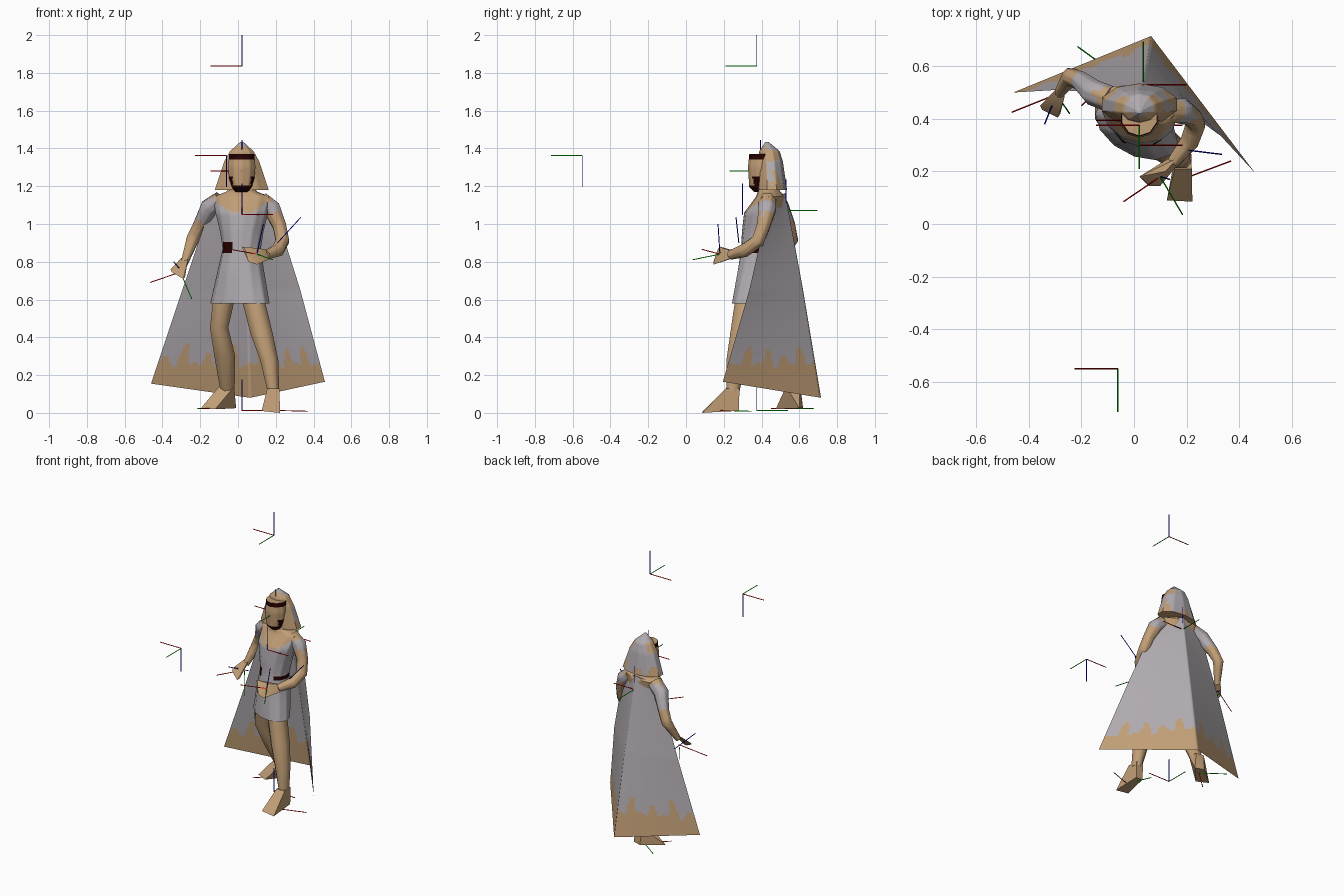
import bpy, bmesh, math
from mathutils import Vector, Matrix


def material(name, r, g, b):
    m = bpy.data.materials.new(name)
    m.diffuse_color = (r, g, b, 1)
    return m


TAN = material("tan", 0.53, 0.34, 0.18)
GREY = material("lilac grey", 0.43, 0.40, 0.425)
DARK = material("dark maroon", 0.018, 0.0, 0.0)
RED = material("axis red", 0.8, 0.0, 0.0)
GREEN = material("axis green", 0.0, 0.8, 0.0)
BLUE = material("axis blue", 0.0, 0.0, 0.8)


def finish(name, bm, mats, rule=None, angle=50, normals=True):
    """Turn a bmesh into an object, colouring faces by a rule on centre and normal."""
    if normals:
        bmesh.ops.recalc_face_normals(bm, faces=bm.faces)
    bm.normal_update()
    if rule:
        for f in bm.faces:
            f.material_index = rule(f.calc_center_median(), f.normal)
    me = bpy.data.meshes.new(name)
    bm.to_mesh(me)
    bm.free()
    for m in mats:
        me.materials.append(m)
    ob = bpy.data.objects.new(name, me)
    bpy.context.collection.objects.link(ob)
    bpy.ops.object.select_all(action='DESELECT')
    ob.select_set(True)
    bpy.context.view_layer.objects.active = ob
    if angle:
        bpy.ops.object.shade_smooth_by_angle(angle=math.radians(angle))
    return ob


def loft(name, rings, mats, rule=None, n=8, follow=False, cuts=0):
    """Skin elliptical rings (x, y, z, rx, ry[, turn]); follow tilts them along the path."""
    bm = bmesh.new()
    pts = [Vector(r[:3]) for r in rings]
    loops = []
    for i, (p, r) in enumerate(zip(pts, rings)):
        rot = Matrix.Rotation(r[5] if len(r) > 5 else 0, 3, 'Z')
        if follow:
            t = pts[min(i + 1, len(pts) - 1)] - pts[max(i - 1, 0)]
            rot = Vector((0, 0, -1)).rotation_difference(t).to_matrix()
        loops.append([bm.verts.new(p + rot @ Vector((
            r[3] * math.cos((k + 0.5) * math.tau / n),
            r[4] * math.sin((k + 0.5) * math.tau / n), 0))) for k in range(n)])
    for a, b in zip(loops, loops[1:]):
        for k in range(n):
            bm.faces.new((a[k], a[(k + 1) % n], b[(k + 1) % n], b[k]))
    if cuts:
        bmesh.ops.subdivide_edges(bm, edges=bm.edges[:], cuts=cuts, use_grid_fill=True)
    bmesh.ops.holes_fill(bm, edges=[e for e in bm.edges if e.is_boundary], sides=0)
    return finish(name, bm, mats, rule)


def hull(name, points, mat):
    bm = bmesh.new()
    for p in points:
        bm.verts.new(p)
    bmesh.ops.convex_hull(bm, input=bm.verts[:])
    return finish(name, bm, [mat], angle=35)


# Tunic with open tan neckline, dark buckle and belt
def tunic_rule(c, n):
    if c.z > 1.055 + 3.5 * (c.x - 0.02) ** 2:
        return 1
    buckle = 0.845 < c.z < 0.9 and -0.08 < c.x < -0.03 and n.y < 0
    belt = 0.84 < c.z < 0.868 and c.x > 0.07
    return 2 if buckle or belt else 0


loft("tunic", [(0.02, 0.42, 1.21, 0.05, 0.05, -0.2), (0.02, 0.44, 1.17, 0.085, 0.06, -0.2),
               (0.02, 0.45, 1.145, 0.155, 0.075, -0.2), (0.02, 0.415, 1.06, 0.142, 0.105, -0.25),
               (0.02, 0.40, 0.96, 0.116, 0.103, -0.3), (0.02, 0.385, 0.87, 0.103, 0.093, -0.4),
               (0.015, 0.38, 0.75, 0.128, 0.105, -0.45), (0.01, 0.365, 0.58, 0.17, 0.103, -0.5)],
     [GREY, TAN, DARK], tunic_rule, n=12, cuts=4)


# Head with dark fringe and beard
def head_rule(c, n):
    if abs(n.z) > 0.75:
        return 0
    side = abs(c.x - 0.02)
    return 1 if c.z > 1.348 or c.z < 1.2 or (c.z < 1.25 and side > 0.048) else 0


loft("head", [(0.02, 0.40, 1.17, 0.035, 0.04), (0.02, 0.39, 1.195, 0.055, 0.055),
              (0.02, 0.395, 1.24, 0.07, 0.063), (0.02, 0.40, 1.30, 0.076, 0.072),
              (0.02, 0.41, 1.37, 0.07, 0.075)], [TAN, DARK], head_rule, n=10, cuts=4)


# Pointed hood with stained front and hem
def hood_rule(c, n):
    hem = 1.205 + 0.03 * math.sin(c.x * 55) + 0.02 * math.sin(c.y * 80)
    stain = math.sin(c.x * 45 + 1) * math.sin(c.z * 38) * math.sin(c.y * 50) > 0.35
    if c.z > 1.41:
        return 0
    upper = 1.32 < c.z < 1.395 and abs(c.x - 0.02) > 0.03 and n.y < 0.6
    return 1 if n.y < -0.2 or c.z < hem or stain or upper else 0


loft("hood", [(0.02, 0.428, 1.435, 0.008, 0.008), (0.02, 0.442, 1.385, 0.066, 0.054),
              (0.02, 0.447, 1.33, 0.098, 0.066), (0.02, 0.455, 1.18, 0.15, 0.08)],
     [GREY, TAN], hood_rule, n=10, cuts=6)

# Legs and feet
loft("front_leg", [(0.08, 0.325, 0.60, 0.065, 0.07), (0.125, 0.295, 0.42, 0.064, 0.066),
                   (0.165, 0.265, 0.28, 0.052, 0.055), (0.188, 0.248, 0.11, 0.033, 0.038)], [TAN])
loft("rear_leg", [(-0.075, 0.40, 0.60, 0.062, 0.065), (-0.1, 0.425, 0.45, 0.052, 0.065),
                  (-0.07, 0.48, 0.30, 0.06, 0.06), (-0.055, 0.565, 0.11, 0.04, 0.04)], [TAN])
hull("front_foot", [(0.125, 0.09, 0.01), (0.222, 0.085, 0.0), (0.165, 0.28, 0.012),
                    (0.215, 0.28, 0.012), (0.155, 0.21, 0.13), (0.22, 0.21, 0.13),
                    (0.16, 0.283, 0.13), (0.215, 0.283, 0.13)], TAN)
hull("rear_foot", [(-0.2, 0.515, 0.02), (-0.12, 0.475, 0.02), (-0.07, 0.62, 0.025),
                   (-0.01, 0.60, 0.025), (-0.1, 0.545, 0.14), (-0.02, 0.53, 0.14),
                   (-0.08, 0.605, 0.14), (-0.02, 0.60, 0.14)], TAN)


# Arms with short grey sleeves, and hands
def sleeve(low, high):
    return lambda c, n: 1 if c.z < low or c.z > high else 0


loft("lowered_arm", [(-0.09, 0.475, 1.125, 0.05, 0.05), (-0.155, 0.50, 1.085, 0.05, 0.05),
                     (-0.205, 0.545, 0.99, 0.037, 0.037), (-0.24, 0.56, 0.92, 0.036, 0.036),
                     (-0.285, 0.495, 0.79, 0.02, 0.02)],
     [GREY, TAN], sleeve(1.01, 1.14), follow=True, cuts=2)
hull("lowered_hand", [(-0.30, 0.51, 0.82), (-0.265, 0.51, 0.82), (-0.30, 0.48, 0.80),
                      (-0.265, 0.48, 0.81), (-0.357, 0.45, 0.76), (-0.35, 0.435, 0.745),
                      (-0.29, 0.405, 0.71), (-0.28, 0.42, 0.72)], TAN)
loft("raised_arm", [(0.12, 0.43, 1.125, 0.05, 0.05), (0.18, 0.43, 1.08, 0.05, 0.05),
                    (0.22, 0.41, 0.99, 0.038, 0.038), (0.235, 0.38, 0.91, 0.038, 0.038),
                    (0.21, 0.31, 0.86, 0.036, 0.036), (0.15, 0.235, 0.835, 0.025, 0.025)],
     [GREY, TAN], sleeve(1.055, 1.12), follow=True, cuts=2)
hull("raised_hand", [(0.165, 0.25, 0.86), (0.17, 0.23, 0.815), (0.14, 0.255, 0.82),
                     (0.02, 0.18, 0.88), (0.035, 0.17, 0.87), (0.055, 0.145, 0.80),
                     (0.10, 0.145, 0.785), (0.12, 0.2, 0.87)], TAN)

# Cape: a thin sheet through three rows of three points, with a stained hem
rows = [[Vector(p) for p in r] for r in (
    ((-0.13, 0.50, 1.14), (0.03, 0.525, 1.165), (0.185, 0.44, 1.11)),
    ((-0.295, 0.51, 0.65), (0.05, 0.62, 0.65), (0.33, 0.335, 0.65)),
    ((-0.46, 0.50, 0.155), (0.065, 0.715, 0.08), (0.46, 0.195, 0.165)))]


def lerp3(a, b, c, t):
    return a.lerp(b, t * 2) if t < 0.5 else b.lerp(c, t * 2 - 1)


def cape_point(u, v):
    return lerp3(*[lerp3(*r, u) for r in rows], v)


drips = [(0.03, 0.04), (0.13, 0.13), (0.27, 0.08), (0.41, 0.12),
         (0.59, 0.11), (0.69, 0.04), (0.78, 0.09), (0.9, 0.11)]
NU, NV = 80, 80
bm = bmesh.new()
grid = [[bm.verts.new(cape_point(i / NU, j / NV)) for i in range(NU + 1)] for j in range(NV + 1)]
for j in range(NV):
    for i in range(NU):
        f = bm.faces.new((grid[j][i], grid[j][i + 1], grid[j + 1][i + 1], grid[j + 1][i]))
        u = (i + 0.5) / NU
        hem = 0.25 + 0.015 * math.sin(u * 40)
        hem += sum(h * math.exp(-((u - d) / 0.026) ** 4) for d, h in drips)
        f.material_index = 1 if f.calc_center_median().z < hem else 0
finish("cape", bm, [GREY, TAN], normals=False, angle=180)


# Thin axis rods marking the joints
def rods(name, segments, mat):
    bm = bmesh.new()
    for a, b in segments:
        a, b = Vector(a), Vector(b)
        d = b - a
        m = Matrix.Translation((a + b) / 2) @ d.to_track_quat('Z', 'Y').to_matrix().to_4x4()
        bmesh.ops.create_cone(bm, cap_ends=True, segments=3, radius1=0.003,
                              radius2=0.003, depth=d.length, matrix=m)
    finish(name, bm, [mat], angle=0)


L = 0.165
segs = {0: [], 1: [], 2: []}
# origin, then the signed length along x, y and z
for o, axes in (((0.02, 0.375, 1.835), (-L, -L, L)), ((-0.062, -0.55, 1.362), (-L, -L, -L)),
                ((0.02, 0.375, 0.012), (L, L, L)), ((0.035, 0.53, 1.07), (L, L, L)),
                ((0.02, 0.30, 1.05), (L, 0, L)), ((0.02, 0.395, 1.28), (-L, -L, L))):
    for k in range(3):
        if axes[k]:
            end = list(o)
            end[k] += axes[k]
            segs[k].append((o, end))
# tilted axes at the hands, elbow and feet
segs[0] += [((-0.29, 0.495, 0.75), (-0.465, 0.425, 0.69)), ((0.1, 0.18, 0.84), (-0.04, 0.085, 0.865)),
            ((0.21, 0.18, 0.012), (0.37, 0.24, 0.008)), ((-0.07, 0.57, 0.022), (-0.2, 0.45, 0.022))]
segs[1] += [((-0.30, 0.5, 0.735), (-0.245, 0.42, 0.605)), ((0.1, 0.18, 0.84), (0.185, 0.035, 0.81)),
            ((0.21, 0.18, 0.012), (0.145, 0.345, 0.008)), ((-0.07, 0.57, 0.022), (-0.215, 0.675, 0.022))]
segs[2] += [((-0.28, 0.53, 0.73), (-0.34, 0.38, 0.8)), ((0.21, 0.28, 0.90), (0.333, 0.265, 1.035)),
            ((0.1, 0.18, 0.84), (0.135, 0.17, 1.0))]
for k, (label, mat) in enumerate((("x", RED), ("y", GREEN), ("z", BLUE))):
    rods("axis_rods_" + label, segs[k], mat)
